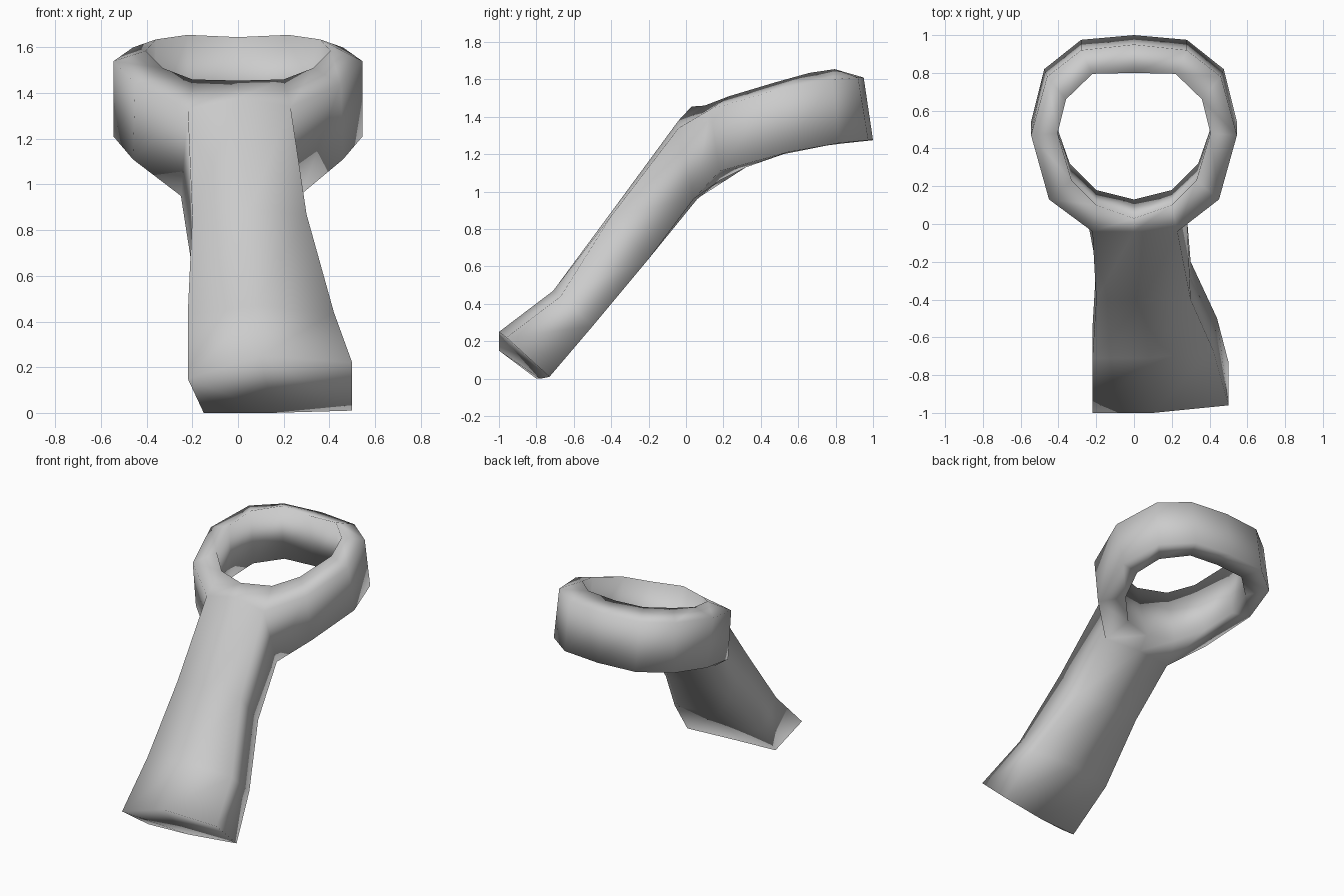
import bpy, bmesh

if "Cube" in bpy.data.objects:
    bpy.data.objects.remove(bpy.data.objects["Cube"])

grey = bpy.data.materials.new("light grey")
grey.diffuse_color = (0.6, 0.6, 0.6, 1)
grey.use_nodes = True
grey.node_tree.nodes["Principled BSDF"].inputs["Base Color"].default_value = grey.diffuse_color

bm = bmesh.new()

# Ring rails, from the back centre round the right side to the last free station
outer_top = [(0, .95, 1.61), (.28, .92, 1.61), (.46, .78, 1.60), (.545, .47, 1.54), (.45, .13, 1.44)]
outer_low = [(0, 1.0, 1.275), (.28, .975, 1.275), (.475, .82, 1.26), (.545, .54, 1.21), (.46, .18, 1.11)]
inner_low = [(0, .86, 1.26), (.22, .84, 1.26), (.37, .70, 1.24), (.41, .52, 1.20),
             (.34, .32, 1.13), (.20, .18, 1.06), (0, .13, 1.05)]
inner_top = [(0, .80, 1.645), (.22, .795, 1.655), (.36, .66, 1.635), (.405, .48, 1.585),
             (.33, .23, 1.51), (.20, .10, 1.46), (0, .03, 1.455)]

# Handle sections from the foot up to the ring:
# top left, top middle, top right, low right, low middle, low left
sections = [
    [(-.22, -1, .15), (.1, -1, .25), (.5, -.96, .22), (.5, -.73, .01), (.15, -.78, 0), (-.15, -.8, 0)],
    [(-.22, -.71, .43), (.08, -.71, .47), (.42, -.67, .44), (.44, -.5, .28), (.1, -.5, .3), (-.22, -.55, .28)],
    [(-.2, -.4, .86), (.05, -.4, .89), (.3, -.4, .87), (.3, -.2, .64), (.05, -.2, .64), (-.2, -.22, .63)],
    [(-.22, -.04, 1.33), (0, -.04, 1.38), (.23, -.04, 1.34), (.28, .04, .96), (0, .06, .96), (-.25, .04, .95)],
]


def add(points):
    return [bm.verts.new(p) for p in points]


def mirrored(points):
    """The same points on the left side, in reverse order."""
    return [(-x, y, z) for x, y, z in reversed(points) if x > 0]


def bridge(a, b, skip=()):
    """Quads between two closed loops of equal length."""
    n = len(a)
    for i in range(n):
        if i not in skip:
            j = (i + 1) % n
            bm.faces.new((a[i], a[j], b[j], b[i]))


# Handle: lofted sections with a closed foot
loops = [add(s) for s in sections]
for a, b in zip(loops, loops[1:]):
    bridge(a, b)
tl, tm, tr, br, bmid, bl = loops[0]
bm.faces.new((tl, bl, bmid, tm))
bm.faces.new((tm, bmid, br, tr))

# Ring: the last handle section forms the front of its outer wall
tl, tm, tr, br, bmid, bl = loops[-1]
ot = add(outer_top) + [tr, tm, tl] + add(mirrored(outer_top))
ol = add(outer_low) + [br, bmid, bl] + add(mirrored(outer_low))
il = add(inner_low + mirrored(inner_low))
it = add(inner_top + mirrored(inner_top))
bridge(ot, ol, skip=(5, 6))
bridge(ol, il)
bridge(il, it)
bridge(it, ot)

bmesh.ops.recalc_face_normals(bm, faces=bm.faces)
for f in bm.faces:
    f.smooth = True

mesh = bpy.data.meshes.new("ring_handle")
bm.to_mesh(mesh)
bm.free()
mesh.materials.append(grey)
obj = bpy.data.objects.new("ring_handle", mesh)
bpy.context.collection.objects.link(obj)
